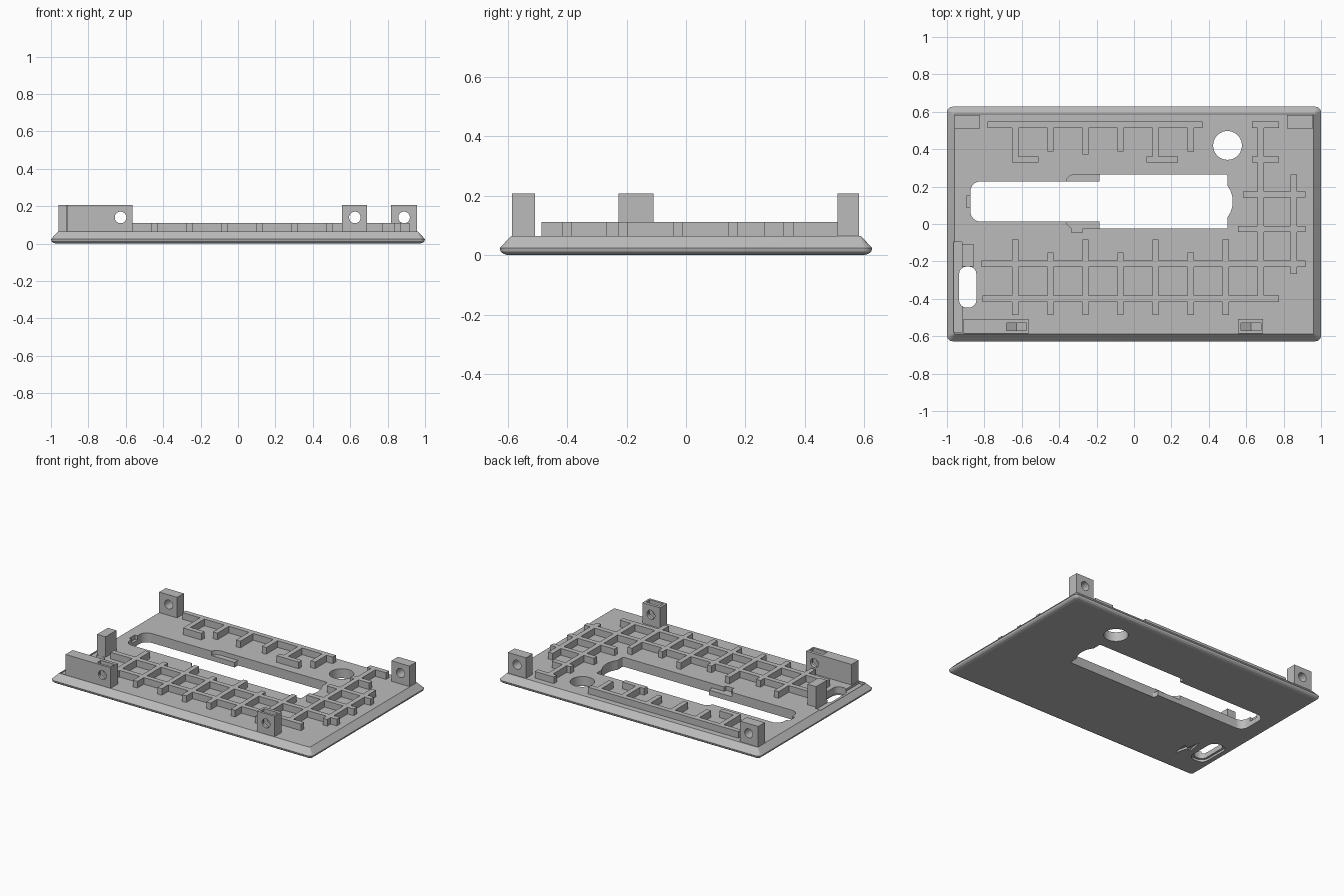
import bpy, bmesh, math
from mathutils import Vector

cube = bpy.data.objects.get("Cube")
if cube:
    bpy.data.objects.remove(cube, do_unlink=True)

grey = bpy.data.materials.new("matte_grey")
grey.use_nodes = True
colour = (0.5, 0.5, 0.5, 1)
grey.diffuse_color = colour
grey.node_tree.nodes["Principled BSDF"].inputs["Base Color"].default_value = colour


def rounded(corners, steps=8):
    """Outline from (x, y, radius) corners; right angles may be rounded."""
    out = []
    for i, (x, y, r) in enumerate(corners):
        p = Vector((x, y))
        if not r:
            out.append(p)
            continue
        d1 = (Vector(corners[i - 1][:2]) - p).normalized()
        d2 = (Vector(corners[(i + 1) % len(corners)][:2]) - p).normalized()
        c = p + (d1 + d2) * r
        for k in range(steps + 1):
            t = math.pi / 2 * k / steps
            out.append(c - r * (d2 * math.cos(t) + d1 * math.sin(t)))
    return out


def rect(x0, x1, y0, y1, r=0):
    return rounded([(x0, y0, r), (x1, y0, r), (x1, y1, r), (x0, y1, r)])


def circle(x, y, r, n=40):
    return [(x + r * math.cos(2 * math.pi * k / n), y + r * math.sin(2 * math.pi * k / n))
            for k in range(n)]


def loft(bm, rings):
    loops = [[bm.verts.new(p) for p in ring] for ring in rings]
    n = len(loops[0])
    for a, b in zip(loops, loops[1:]):
        for i in range(n):
            bm.faces.new((a[i], a[(i + 1) % n], b[(i + 1) % n], b[i]))
    bm.faces.new(loops[0])
    bm.faces.new(loops[-1])


def finish(name, bm):
    bmesh.ops.recalc_face_normals(bm, faces=bm.faces)
    mesh = bpy.data.meshes.new(name)
    bm.to_mesh(mesh)
    bm.free()
    mesh.materials.append(grey)
    obj = bpy.data.objects.new(name, mesh)
    bpy.context.collection.objects.link(obj)
    return obj


def prisms(name, outlines, a, b, axis="z"):
    """Extrude outlines from a to b: xy outlines along z, xz outlines along y."""
    bm = bmesh.new()
    for pts in outlines:
        loft(bm, [[(u, v, w) if axis == "z" else (u, w, v) for u, v in pts] for w in (a, b)])
    return finish(name, bm)


def combine(obj, tool, operation="DIFFERENCE"):
    tool.hide_render = True
    mod = obj.modifiers.new("combine", "BOOLEAN")
    mod.operation = operation
    mod.solver = "EXACT"
    mod.object = tool
    deps = bpy.context.evaluated_depsgraph_get()
    mesh = bpy.data.meshes.new_from_object(obj.evaluated_get(deps))
    obj.modifiers.clear()
    obj.data = mesh
    bpy.data.objects.remove(tool, do_unlink=True)


TOP = 0.065
parts = []

# Face plate with rolled lower rim and sloped upper rim
bm = bmesh.new()
rings = []
for inset, z in ((0.028, 0), (0.012, 0.005), (0.003, 0.013), (0, 0.024), (0.039, TOP)):
    x, y = 1 - inset, 0.627 - inset
    rings.append([(p.x, p.y, z) for p in rect(-x, x, -y, y, max(0.03 - inset, 0.004))])
loft(bm, rings)
plate = finish("face_plate", bm)
parts.append(plate)

# Main window with bowed right end
window = rounded([(-0.875, 0.013, 0.055), (-0.185, 0.013, 0), (-0.185, -0.025, 0.01),
                  (0.5, -0.025, 0.01), (0.5, 0.035, 0), (0.515, 0.06, 0), (0.525, 0.09, 0),
                  (0.528, 0.12, 0), (0.525, 0.15, 0), (0.515, 0.18, 0), (0.5, 0.205, 0),
                  (0.5, 0.265, 0.01), (-0.185, 0.265, 0.01), (-0.185, 0.228, 0),
                  (-0.875, 0.228, 0.055)])
port = (-0.935, -0.843, -0.447, -0.228)
combine(plate, prisms("openings", [window, circle(0.5, 0.42, 0.077), rect(*port, 0.04)], -0.1, 0.2))

# Shallow recesses in the upper face
ledge = rounded([(-0.365, -0.025, 0.05), (-0.15, -0.025, 0), (-0.15, 0.265, 0),
                 (-0.365, 0.265, 0.05)])
combine(plate, prisms("window_ledge", [ledge], 0.035, 0.2))
combine(plate, prisms("small_recesses", [rect(-0.895, -0.86, 0.088, 0.15),
                                         rect(-0.335, -0.275, -0.045, 0)], 0.035, 0.2))
combine(plate, prisms("side_recess", [rect(-0.965, -0.92, -0.58, -0.095)], 0.05, 0.2))

# Port surround and charge mark sunk into the underside
x0, x1, y0, y1 = port
m = 0.014
combine(plate, prisms("port_surround", [rect(x0 - m, x1 + m, y0 - m, y1 + m, 0.05)], -0.1, 0.015))
bolt = [(-0.77, -0.276), (-0.79, -0.39), (-0.755, -0.38), (-0.73, -0.476),
        (-0.715, -0.36), (-0.75, -0.37)]
combine(plate, prisms("charge_mark", [bolt], -0.1, 0.015))

# Stiffening ribs: bars across, then bars front to back
W = 0.017


def across(y, a, b):
    return rect(a, b, y - W, y + W)


def along(x, a, b):
    return rect(x - W, x + W, a, b)


STEP = 0.1873
columns = [-0.634 + STEP * i for i in range(8)]
bars = [across(-0.212, -0.816, 0.918), across(-0.4, -0.81, 0.775),
        across(-0.027, 0.555, 0.918), across(0.158, 0.582, 0.918),
        across(0.345, 0.63, 0.775), across(0.53, 0.63, 0.775),
        across(0.53, -0.784, 0.367),
        across(0.345, columns[0] - W, -0.51), across(0.345, 0.067, 0.235)]
uprights = [along(columns[7], -0.4 - W, 0.53 + W), along(0.854, -0.267, 0.265)]
back_ends = [0.345 - W, 0.388, 0.372, 0.388, 0.345 - W, 0.388]
for i, x in enumerate(columns[:7]):
    uprights.append(along(x, -0.487, -0.153 if i % 2 else -0.083))
for x, end in zip(columns, back_ends):
    uprights.append(along(x, end, 0.53))
ribs = prisms("stiffening_ribs", bars, TOP - 0.01, 0.111)
combine(ribs, prisms("rib_uprights", uprights, TOP - 0.01, 0.111), "UNION")
parts.append(ribs)

# Screw lugs: name, x range, y range, screw x, nut pocket
for name, xa, xb, ya, yb, sx, nut in (
        ("front_right_lug_wall", -0.912, -0.565, -0.586, -0.508, -0.628, True),
        ("front_left_lug", 0.555, 0.69, -0.586, -0.508, 0.625, True),
        ("back_right_lug", -0.961, -0.823, 0.51, 0.582, -0.888, False),
        ("back_left_lug", 0.818, 0.957, 0.51, 0.582, 0.888, False)):
    lug = prisms(name, [rect(xa, xb, ya, yb)], TOP - 0.01, 0.207)
    combine(lug, prisms("screw_hole", [circle(sx, 0.14, 0.031)], ya - 0.1, yb + 0.1, "y"))
    if nut:
        h = 0.053
        pocket = [(sx - h, 0.3), (sx - h, 0.11), (sx, 0.08), (sx + h, 0.11), (sx + h, 0.3)]
        combine(lug, prisms("nut_pocket", [pocket], -0.57, -0.53, "y"))
    parts.append(lug)

# Post beside the port
parts.append(prisms("port_post", [rect(-0.92, -0.855, -0.228, -0.11)], 0.045, 0.207))

# Smooth only the fine curves
for obj in bpy.context.view_layer.objects:
    obj.select_set(obj in parts)
bpy.context.view_layer.objects.active = plate
bpy.ops.object.shade_smooth_by_angle(angle=math.radians(14))
